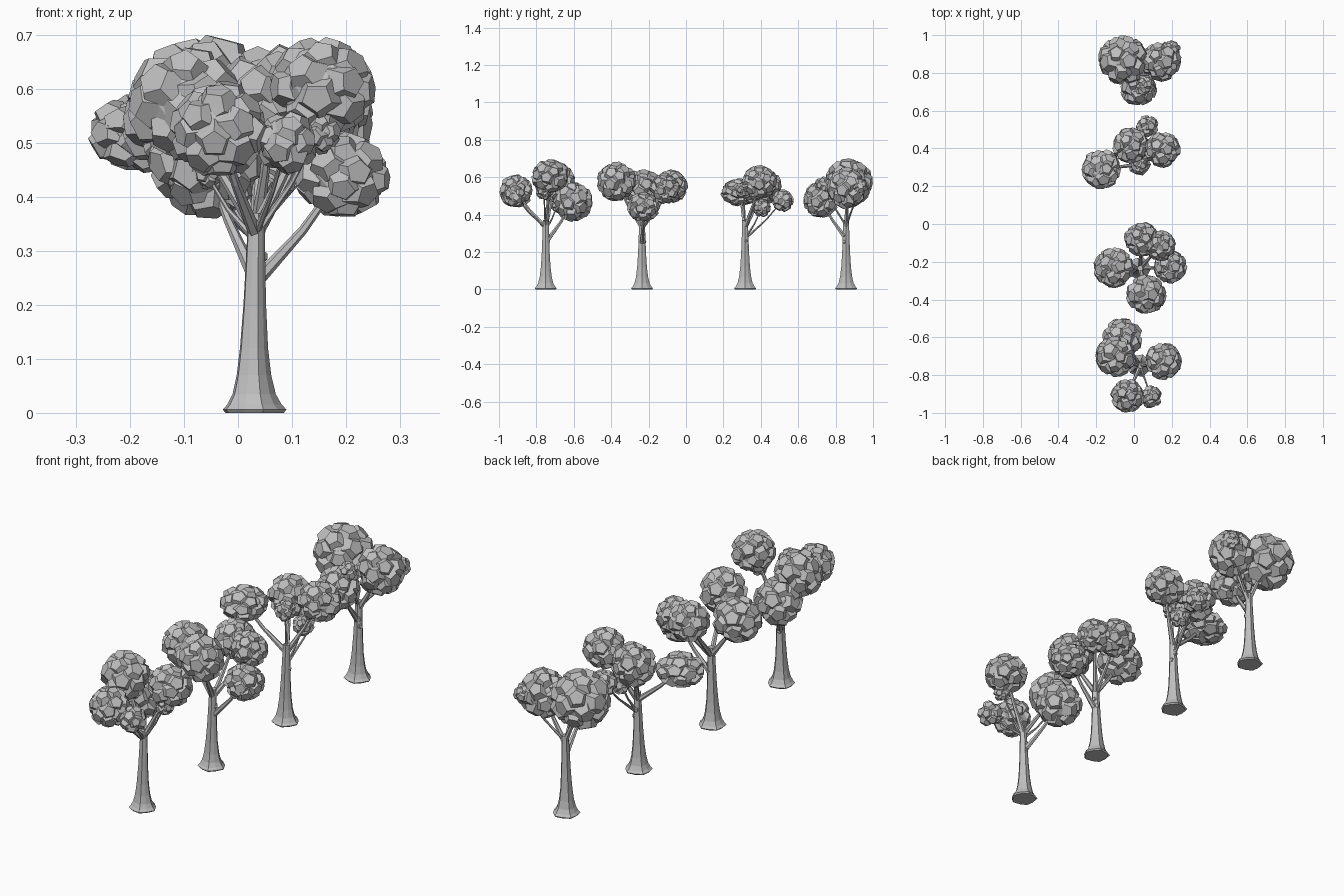
import bpy, bmesh, math, random
from mathutils import Vector, Matrix

random.seed(7)
cube = bpy.data.objects.get("Cube")
if cube:
    bpy.data.objects.remove(cube)

grey = bpy.data.materials.new("plain_grey")
grey.use_nodes = True
COLOUR = (0.52, 0.52, 0.52, 1)
grey.diffuse_color = COLOUR
grey.node_tree.nodes["Principled BSDF"].inputs["Base Color"].default_value = COLOUR


def finish(bm, name):
    bmesh.ops.recalc_face_normals(bm, faces=bm.faces)
    mesh = bpy.data.meshes.new(name)
    bm.to_mesh(mesh)
    bm.free()
    mesh.materials.append(grey)
    bpy.context.collection.objects.link(bpy.data.objects.new(name, mesh))


def dodecahedron():
    """Twelve-sided lump: the hull of an icosahedron's face centres."""
    ico = bmesh.new()
    bmesh.ops.create_icosphere(ico, subdivisions=1, radius=1)
    centres = [f.calc_center_median().normalized() for f in ico.faces]
    ico.free()
    bm = bmesh.new()
    for c in centres:
        bm.verts.new(c)
    bmesh.ops.convex_hull(bm, input=bm.verts)
    bmesh.ops.dissolve_limit(bm, angle_limit=0.05, verts=bm.verts, edges=bm.edges)
    bm.verts.index_update()
    shape = [v.co.copy() for v in bm.verts], [[v.index for v in f.verts] for f in bm.faces]
    bm.free()
    return shape


LUMP_POINTS, LUMP_FACES = dodecahedron()
LUMP_FRONT = sum((LUMP_POINTS[i] for i in LUMP_FACES[0]), Vector()).normalized()


def lump(bm, centre, radius, flat, out):
    """Lump with one face roughly turned towards the direction out."""
    tilt = Vector([random.uniform(-0.2, 0.2) for _ in range(3)])
    spin = Matrix.Rotation(random.uniform(0, 6), 3, out)
    turn = spin @ LUMP_FRONT.rotation_difference(out + tilt).to_matrix()
    squash = Matrix.Diagonal((1, 1, flat))
    verts = [bm.verts.new(centre + squash @ (turn @ p) * radius) for p in LUMP_POINTS]
    for f in LUMP_FACES:
        bm.faces.new([verts[i] for i in f])


def leaf_ball(bm, centre, radius, flat=1):
    """Faceted ball with lumps spread evenly around it."""
    core = Matrix.Translation(centre) @ Matrix.Diagonal((1, 1, flat, 1))
    bmesh.ops.create_icosphere(bm, subdivisions=2, radius=radius * 0.86, matrix=core)
    count = 24 if radius > 0.065 else 12
    size = 0.46 if radius > 0.065 else 0.54
    for i in range(count):
        z = 1 - (2 * i + 1) / count
        a = i * 2.4 + random.uniform(-0.2, 0.2)
        ring = math.sqrt(1 - z * z)
        out = Vector((ring * math.cos(a), ring * math.sin(a), z))
        s = size * random.uniform(0.9, 1.12)
        reach = random.uniform(0.95, 1.0) - 0.795 * s
        spot = Vector((out.x, out.y, out.z * flat)) * radius * reach
        lump(bm, centre + spot, radius * s, flat, out)


def tube(bm, path, radii, sides, ridge=0):
    """Tapering tube along a path, with optional ridges."""
    rings = []
    for i, p in enumerate(path):
        way = path[min(i + 1, len(path) - 1)] - path[max(i - 1, 0)]
        turn = Vector((0, 0, 1)).rotation_difference(way).to_matrix()
        ring = []
        for k in range(sides):
            a = math.tau * k / sides
            r = radii[i] * (1 + ridge * (-1) ** k)
            ring.append(bm.verts.new(p + turn @ Vector((r * math.cos(a), r * math.sin(a), 0))))
        rings.append(ring)
    for low, high in zip(rings, rings[1:]):
        for k in range(sides):
            n = (k + 1) % sides
            bm.faces.new((low[k], low[n], high[n], high[k]))
    bm.faces.new(rings[0][::-1])
    bm.faces.new(rings[-1])


# Trunk outline shared by all trees: (height, radius)
PROFILE = [(0, 0.054), (0.006, 0.059), (0.016, 0.05), (0.035, 0.04), (0.07, 0.032),
           (0.12, 0.026), (0.2, 0.021), (0.28, 0.018), (0.37, 0.015)]


def tree(name, y, balls):
    base = Vector((0.028, y, 0))

    def axis(z):
        return base + Vector((0.02 * max(0, z - 0.1), 0, z))

    wood = bmesh.new()
    tube(wood, [axis(z) for z, r in PROFILE], [r for z, r in PROFILE], 10, 0.05)
    # Knots where old branches broke off
    for z in (0.255, 0.29):
        a = random.uniform(0, 6)
        out = Vector((math.cos(a), math.sin(a), 0))
        lump(wood, axis(z) + out * 0.012, 0.012, 1.2, out)
    leaves = bmesh.new()
    for x, by, z, r, flat, fork in balls:
        centre = Vector((x, by, z))
        leaf_ball(leaves, centre, r, flat)
        start = axis(fork - 0.03)
        bend = start.lerp(centre, 0.55) - Vector((0, 0, 0.012))
        thick = 0.013 if r > 0.065 else 0.007
        tube(wood, [start, start.lerp(bend, 0.45), bend, centre],
             [thick, thick * 0.85, thick * 0.65, thick * 0.45], 6)
    finish(wood, name + "_trunk_and_branches")
    finish(leaves, name + "_foliage")


# Leaf balls: x, y, z, radius, flatness, height of the fork
tree("first_tree", -0.75, [
    (-0.06, -0.605, 0.47, 0.106, 1, 0.28),
    (-0.097, -0.70, 0.575, 0.106, 1, 0.37),
    (0.155, -0.727, 0.605, 0.098, 0.93, 0.37),
    (-0.035, -0.91, 0.525, 0.088, 1, 0.36),
    (0.09, -0.915, 0.50, 0.058, 1, 0.36),
    (0.15, -0.76, 0.52, 0.04, 1, 0.36),
    (-0.06, -0.69, 0.445, 0.03, 1, 0.35),
])
tree("second_tree", -0.235, [
    (0.04, -0.08, 0.55, 0.09, 1, 0.36),
    (0.14, -0.115, 0.54, 0.08, 1, 0.36),
    (0.193, -0.227, 0.44, 0.087, 0.9, 0.27),
    (-0.108, -0.23, 0.54, 0.106, 0.95, 0.36),
    (0.065, -0.372, 0.575, 0.104, 1, 0.36),
])
tree("third_tree", 0.316, [
    (-0.172, 0.29, 0.52, 0.105, 0.7, 0.36),
    (-0.017, 0.415, 0.55, 0.096, 1, 0.36),
    (0.15, 0.395, 0.573, 0.094, 0.95, 0.36),
    (0.07, 0.517, 0.475, 0.06, 1, 0.3),
    (0.06, 0.405, 0.435, 0.048, 1, 0.3),
    (0.03, 0.31, 0.53, 0.045, 1, 0.36),
])
tree("fourth_tree", 0.856, [
    (-0.058, 0.868, 0.57, 0.13, 1, 0.37),
    (0.142, 0.86, 0.542, 0.105, 1.05, 0.36),
    (0.023, 0.72, 0.48, 0.096, 1, 0.3),
    (0.06, 0.735, 0.555, 0.048, 1, 0.37),
    (0.2, 0.925, 0.55, 0.046, 1, 0.37),
])
